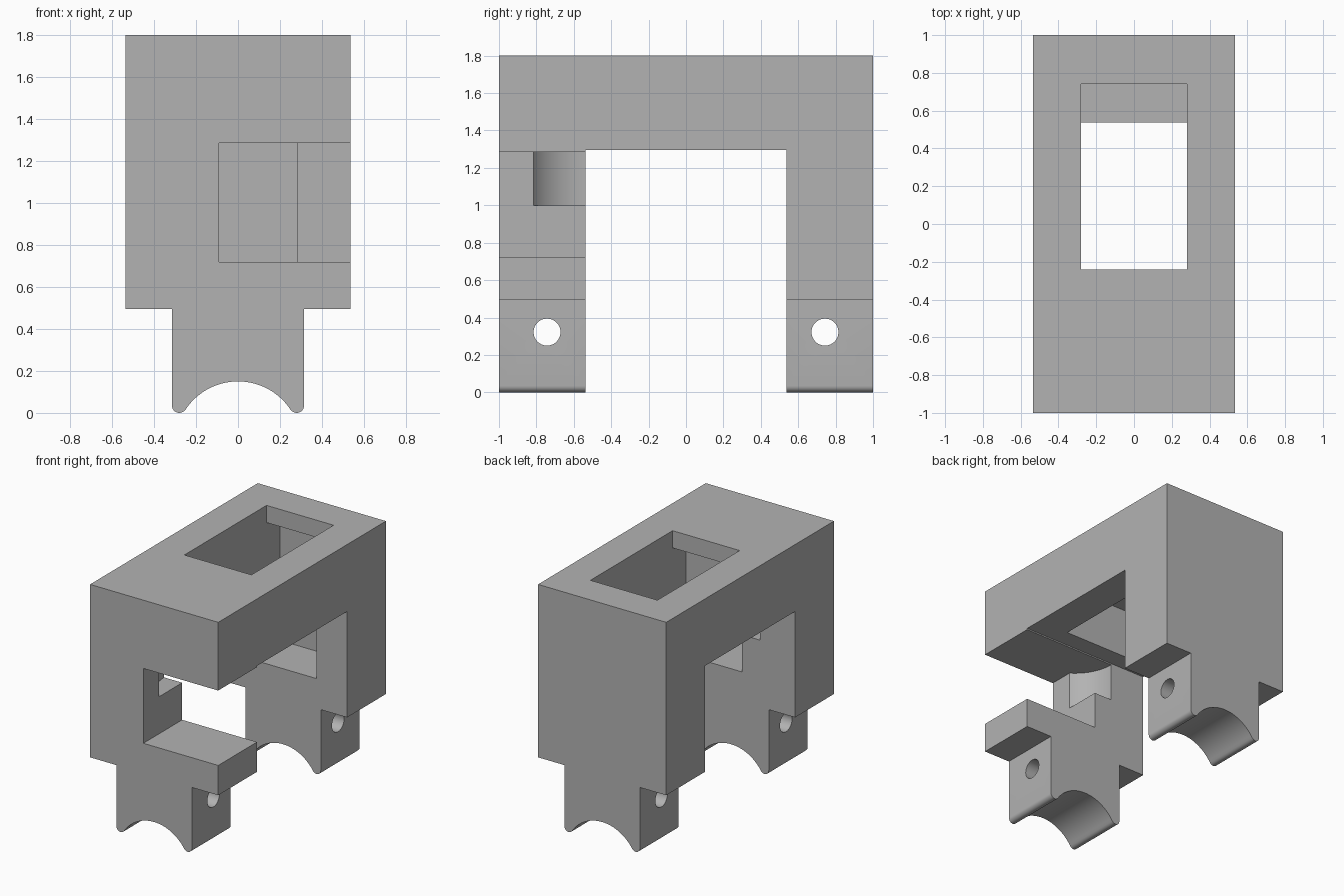
import bpy, bmesh
from math import sin, cos, radians, atan2, degrees, hypot
from mathutils import Matrix, Vector

cube = bpy.data.objects.get("Cube")
if cube:
    bpy.data.objects.remove(cube, do_unlink=True)

grey = bpy.data.materials.new("plain_grey")
grey.use_nodes = True
colour = (0.45, 0.45, 0.45, 1)
grey.diffuse_color = colour
grey.node_tree.nodes["Principled BSDF"].inputs["Base Color"].default_value = colour


def add_object(name, bm):
    bmesh.ops.recalc_face_normals(bm, faces=bm.faces)
    mesh = bpy.data.meshes.new(name)
    bm.to_mesh(mesh)
    bm.free()
    mesh.materials.append(grey)
    obj = bpy.data.objects.new(name, mesh)
    bpy.context.collection.objects.link(obj)
    return obj


def box(name, x, y, z):
    bm = bmesh.new()
    size = [b - a for a, b in (x, y, z)]
    centre = Vector([(a + b) / 2 for a, b in (x, y, z)])
    bmesh.ops.create_cube(bm, size=1, matrix=Matrix.Translation(centre) @ Matrix.Diagonal((*size, 1)))
    return add_object(name, bm)


def cylinder(name, centre, radius, depth, turn=0):
    bm = bmesh.new()
    place = Matrix.Translation(centre) @ Matrix.Rotation(radians(turn), 4, "Y")
    bmesh.ops.create_cone(bm, cap_ends=True, segments=64, radius1=radius, radius2=radius,
                          depth=depth, matrix=place)
    return add_object(name, bm)


def arc(cx, cz, r, start, end, steps):
    angles = [radians(start + (end - start) * i / steps) for i in range(steps + 1)]
    return [(cx + r * cos(a), cz + r * sin(a)) for a in angles]


# Front profile: wide body, narrow feet, saddle arc and rounded toes
saddle_z, saddle_r = -0.15, 0.3
toe_x, toe_r = 0.28, 0.035
lean = degrees(atan2(toe_r - saddle_z, toe_x))
half = arc(0, saddle_z, saddle_r, 90, lean, 16)
half += arc(toe_x, toe_r, toe_r, 180 + lean, 360, 10)[1:]
half += [(0.315, 0.495), (0.535, 0.495), (0.535, 1.8)]
outline = half + [(-x, z) for x, z in reversed(half[1:])]

bm = bmesh.new()
face = bm.faces.new([bm.verts.new((x, -1, z)) for x, z in outline])
side = bmesh.ops.extrude_face_region(bm, geom=[face])["geom"]
bmesh.ops.translate(bm, vec=(0, 2, 0), verts=[v for v in side if isinstance(v, bmesh.types.BMVert)])
body = add_object("bridge_body", bm)

# Cutters: leg gap, top window, hidden cavity, front notch, round recess, pin holes
cutters = [
    box("leg_gap", (-1, 1), (-0.537, 0.537), (-0.5, 1.295)),
    box("inner_cavity", (-0.28, 0.28), (-0.4, 0.9), (0.72, 1.67)),
    box("top_window", (-0.28, 0.28), (-0.24, 0.74), (1.5, 2)),
    box("front_notch", (-0.09, 1), (-1.5, -0.5), (0.72, 1.285)),
    cylinder("round_recess", (0.095, -0.537, 1.1425), 0.335, 0.285),
    cylinder("front_pin_hole", (0, -0.743, 0.322), 0.072, 2, 90),
    cylinder("back_pin_hole", (0, 0.743, 0.322), 0.072, 2, 90),
]
bpy.context.view_layer.objects.active = body
for cutter in cutters:
    cut = body.modifiers.new(cutter.name, "BOOLEAN")
    cut.operation = "DIFFERENCE"
    cut.solver = "EXACT"
    cut.object = cutter
    bpy.ops.object.modifier_apply(modifier=cut.name)
for cutter in cutters:
    bpy.data.objects.remove(cutter, do_unlink=True)

# Smooth the curved faces, keep the corners crisp
bpy.ops.object.select_all(action="DESELECT")
body.select_set(True)
bpy.ops.object.shade_smooth_by_angle(angle=radians(25))
